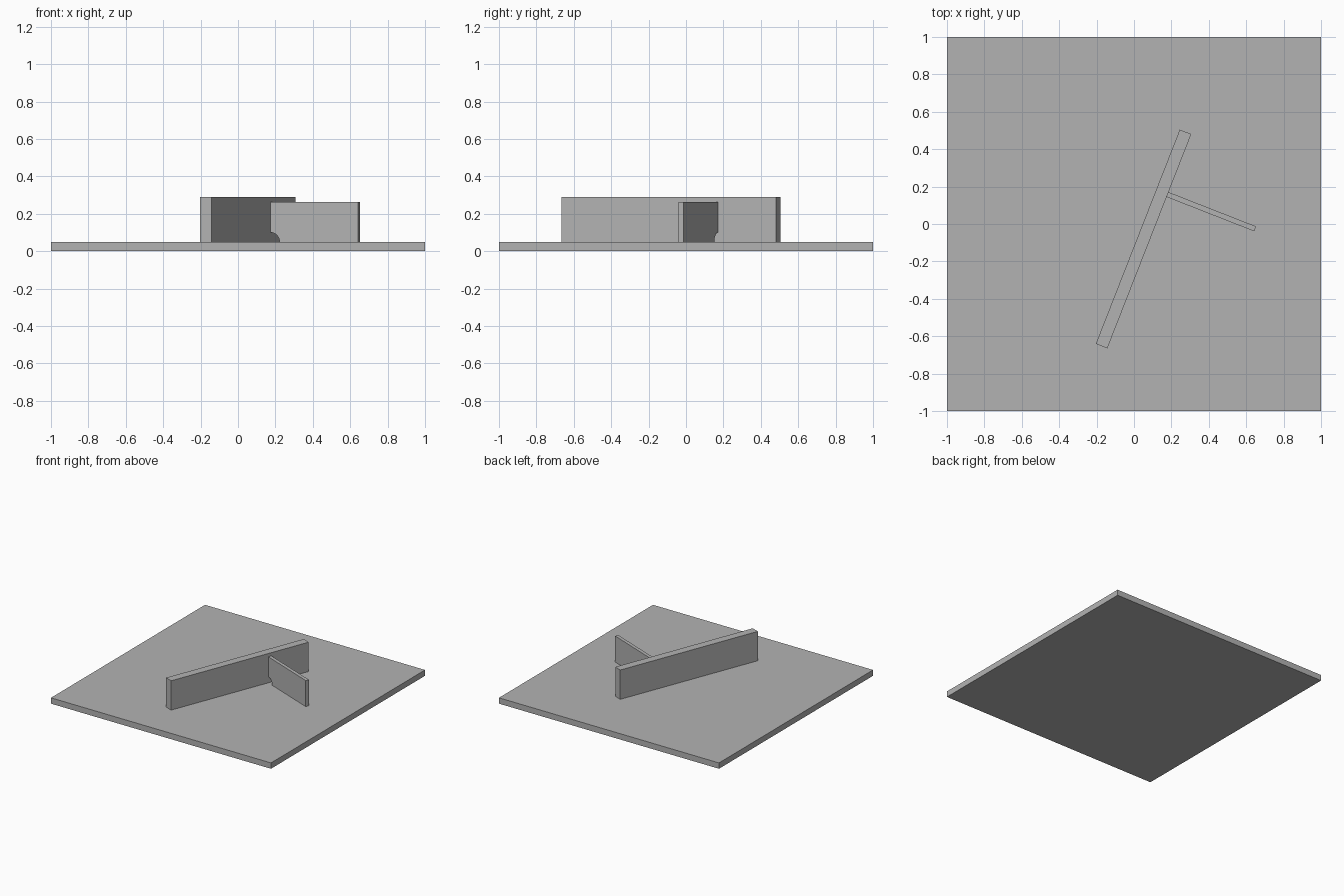
import bpy
import bmesh
from math import radians, sin, cos, pi
from mathutils import Matrix

cube = bpy.data.objects.get("Cube")
if cube:
    bpy.data.objects.remove(cube, do_unlink=True)

# Single plain grey
grey = bpy.data.materials.new("plain_grey")
grey.use_nodes = True
colour = (0.45, 0.45, 0.45, 1)
grey.diffuse_color = colour
grey.node_tree.nodes["Principled BSDF"].inputs["Base Color"].default_value = colour

BASE_TOP = 0.048
THICK = 0.066
# Shared frame: local x points out of the upright's face, local y runs along it
frame = Matrix.Translation((0.051, -0.080, BASE_TOP)) @ Matrix.Rotation(radians(-21.4), 4, "Z")


def extruded(name, profile, depth, matrix):
    """Solid from a profile in local x-z, extruded by depth centred on local y."""
    bm = bmesh.new()
    face = bm.faces.new([bm.verts.new((x, -depth / 2, z)) for x, z in profile])
    new = bmesh.ops.extrude_face_region(bm, geom=[face])["geom"]
    bmesh.ops.translate(bm, vec=(0, depth, 0),
                        verts=[v for v in new if isinstance(v, bmesh.types.BMVert)])
    bmesh.ops.recalc_face_normals(bm, faces=bm.faces)
    mesh = bpy.data.meshes.new(name)
    bm.to_mesh(mesh)
    bm.free()
    mesh.materials.append(grey)
    obj = bpy.data.objects.new(name, mesh)
    obj.matrix_world = matrix
    bpy.context.collection.objects.link(obj)
    return obj


def rect(x0, x1, height):
    return [(x0, 0), (x1, 0), (x1, height), (x0, height)]


# Square base plate
extruded("base_plate", rect(-1, 1, BASE_TOP), 2, Matrix())

# Upright plate standing diagonally on the base
extruded("upright_plate", rect(-THICK / 2, THICK / 2, 0.241), 1.23, frame)

# Thin stiffener with a rounded relief notch in its inner lower corner
r, length, height, steps = 0.052, 0.503, 0.214, 10
arc = [(r * cos(a), r * sin(a)) for a in (pi / 2 * i / steps for i in range(steps + 1))]
profile = [(length, 0)] + arc + [(0, height), (length, height)]
extruded("stiffener", profile, 0.028, frame @ Matrix.Translation((THICK / 2, 0.268, 0)))
